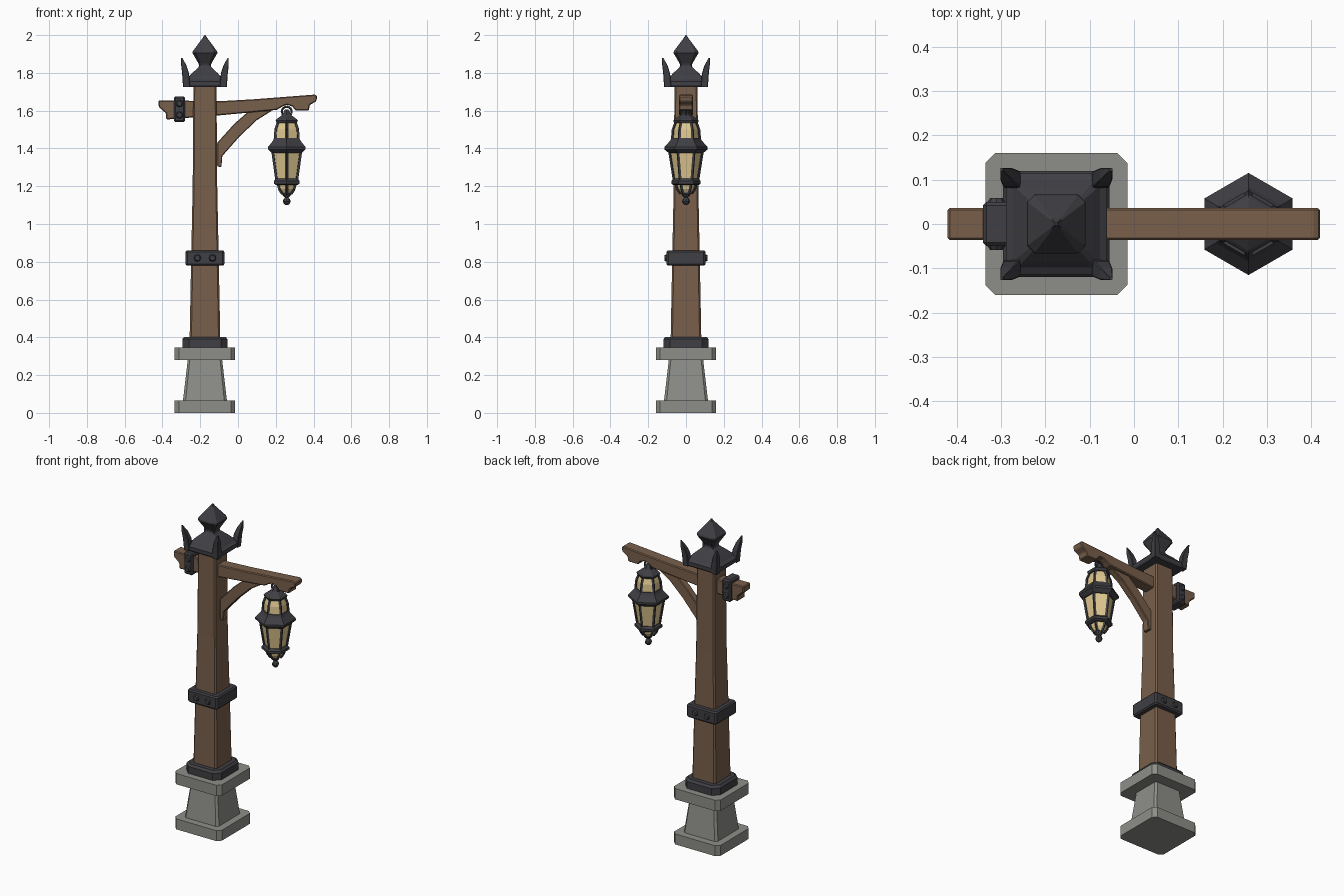
import bpy, bmesh, math
from mathutils import Vector, Matrix

if "Cube" in bpy.data.objects:
    bpy.data.objects.remove(bpy.data.objects["Cube"])

PX = -0.175   # post axis
LX = 0.258    # lantern axis


def material(name, r, g, b):
    m = bpy.data.materials.new(name)
    m.diffuse_color = (r, g, b, 1)
    m.use_nodes = True
    m.node_tree.nodes["Principled BSDF"].inputs["Base Color"].default_value = m.diffuse_color
    return m


WOOD = material("wood", 0.19, 0.115, 0.07)
IRON = material("iron", 0.05, 0.05, 0.058)
STONE = material("stone", 0.27, 0.27, 0.25)
GLASS = material("glass", 0.75, 0.58, 0.28)


def finish(name, bm, mat):
    bmesh.ops.recalc_face_normals(bm, faces=bm.faces)
    me = bpy.data.meshes.new(name)
    bm.to_mesh(me)
    bm.free()
    me.materials.append(mat)
    ob = bpy.data.objects.new(name, me)
    bpy.context.collection.objects.link(ob)
    return ob


def square(c):
    """Unit half-width square with corners cut by c."""
    k = 1 - c
    return [(1, -k), (1, k), (k, 1), (-k, 1), (-1, k), (-1, -k), (-k, -1), (k, -1)]


def ngon(n):
    return [(math.sin(i * math.tau / n), math.cos(i * math.tau / n)) for i in range(n)]


def loft(bm, section, layers, cx, cy=0):
    """Stack scaled copies of a section; layers are (z, size[, dx, dy])."""
    rings = []
    for z, s, *off in layers:
        dx, dy = off or (0, 0)
        rings.append([bm.verts.new((cx + dx + x * s, cy + dy + y * s, z)) for x, y in section])
    n = len(section)
    for a, b in zip(rings, rings[1:]):
        for i in range(n):
            bm.faces.new((a[i], a[(i + 1) % n], b[(i + 1) % n], b[i]))
    bm.faces.new(rings[0])
    bm.faces.new(rings[-1])


def stack(name, section, layers, cx, mat):
    bm = bmesh.new()
    loft(bm, section, layers, cx)
    return finish(name, bm, mat)


def plank(name, outline, half, bevel, mat):
    """Extrude an xz outline through y = -half..half."""
    bm = bmesh.new()
    f = bm.faces.new([bm.verts.new((x, -half, z)) for x, z in outline])
    ext = bmesh.ops.extrude_face_region(bm, geom=[f])["geom"]
    for v in ext:
        if isinstance(v, bmesh.types.BMVert):
            v.co.y = half
    ob = finish(name, bm, mat)
    mod = ob.modifiers.new("edge", "BEVEL")
    mod.width, mod.segments = bevel, 1
    return ob


def rod(bm, p, q, r, n=4, r2=None):
    p, q = Vector(p), Vector(q)
    d = q - p
    mat = Matrix.Translation((p + q) / 2) @ d.to_track_quat('Z', 'Y').to_matrix().to_4x4()
    bmesh.ops.create_cone(bm, cap_ends=True, segments=n, radius1=r,
                          radius2=r if r2 is None else r2, depth=d.length, matrix=mat)


# stone pedestal
stack("pedestal_foot", square(0.14), [(0, .16), (.065, .16)], PX, STONE)
stack("pedestal_shaft", square(0.12), [(.06, .117), (.29, .09)], PX, STONE)
stack("pedestal_top", square(0.14), [(.28, .16), (.347, .16)], PX, STONE)

# wooden post with iron collar and band
stack("post", square(0.12), [(.35, .082), (.82, .073), (1.2, .065), (1.74, .061)], PX, WOOD)
stack("post_collar", square(0.3), [(.345, .12), (.39, .12), (.403, .108)], PX, IRON)
stack("post_band", square(0.1), [(.78, .096), (.788, .103), (.852, .103), (.86, .096)], PX, IRON)

# cross beam
plank("cross_beam", [(-.42, 1.655), (-.10, 1.65), (.08, 1.66), (.405, 1.685), (.42, 1.678),
                     (.415, 1.65), (.38, 1.63), (.375, 1.60), (.305, 1.60), (.288, 1.622),
                     (.258, 1.632), (.228, 1.618), (.205, 1.604), (.08, 1.592), (-.10, 1.575),
                     (-.38, 1.553), (-.38, 1.585), (-.42, 1.62)], .036, .005, WOOD)
# curved brace under the beam
plank("brace", [(-.11, 1.305), (-.088, 1.30), (-.083, 1.36), (.01, 1.465), (.10, 1.55),
                (.18, 1.60), (.06, 1.60), (-.02, 1.53), (-.11, 1.43)], .022, .004, WOOD)
# iron clasp on the short beam end
plank("beam_clasp", [(-.34, 1.54), (-.28, 1.54), (-.28, 1.675), (-.34, 1.675)], .05, .008, IRON)

# rivets on both faces of band and clasp
bm = bmesh.new()
for s in (-1, 1):
    for x in (PX - .04, PX + .04):
        rod(bm, (x, s * .10, .82), (x, s * .114, .82), .021, 8, .014)
    for z in (1.577, 1.638):
        rod(bm, (-.31, s * .048, z), (-.31, s * .059, z), .021, 8, .014)
finish("rivets", bm, IRON)

# iron post cap with pointed finial
stack("post_cap", square(0.12), [(1.725, .108), (1.735, .114), (1.755, .114), (1.765, .098),
                                 (1.78, .085), (1.80, .066), (1.83, .034), (1.842, .03)], PX, IRON)
stack("finial", square(0.25), [(1.835, .03), (1.85, .034), (1.905, .066), (1.915, .064),
                               (1.985, .012), (2.0, .003)], PX, IRON)

# horns at the four cap corners
bm = bmesh.new()
for sx in (-1, 1):
    for sy in (-1, 1):
        loft(bm, square(0.15), [(z, r, sx * d, sy * d) for z, r, d in
                                ((1.725, .018, .098), (1.77, .019, .100), (1.80, .018, .103),
                                 (1.84, .014, .112), (1.88, .003, .123))], PX)
finish("cap_horns", bm, IRON)

# lantern: iron shells
HEX = ngon(6)
stack("lantern_cap", HEX, [(1.535, .062), (1.548, .068), (1.556, .06), (1.578, .026),
                           (1.60, .016), (1.606, .01)], LX, IRON)
stack("lantern_roof", HEX, [(1.375, .09), (1.395, .115), (1.407, .115), (1.44, .085),
                            (1.455, .076)], LX, IRON)
stack("lantern_tray", HEX, [(1.207, .066), (1.213, .078), (1.228, .078), (1.24, .066)], LX, IRON)
stack("lantern_drop", ngon(8), [(1.10, .006), (1.108, .016), (1.12, .021), (1.133, .016),
                                (1.14, .009), (1.147, .018), (1.16, .026), (1.168, .024)], LX, IRON)

# lantern: glass bodies and corner bars following the same profiles
profiles = {"upper": [(1.45, .069), (1.50, .065), (1.54, .05)],
            "main": [(1.235, .06), (1.38, .083)],
            "lower": [(1.16, .025), (1.185, .043), (1.212, .05)]}
bars = bmesh.new()
for part, prof in profiles.items():
    stack(part + "_glass", HEX, prof, LX, GLASS)
    for x, y in HEX:
        pts = [(LX + x * (r + .002), y * (r + .002), z) for z, r in prof]
        for p, q in zip(pts, pts[1:]):
            rod(bars, p, q, .0085)
finish("lantern_bars", bars, IRON)

# hanging loop
bm = bmesh.new()
arc = [(LX + .026 * math.cos(a), 0, 1.595 + .026 * math.sin(a))
       for a in (math.pi * i / 8 for i in range(-8, 9))]
for p, q in zip(arc, arc[1:]):
    rod(bm, p, q, .006, 6)
finish("hanging_loop", bm, IRON)
